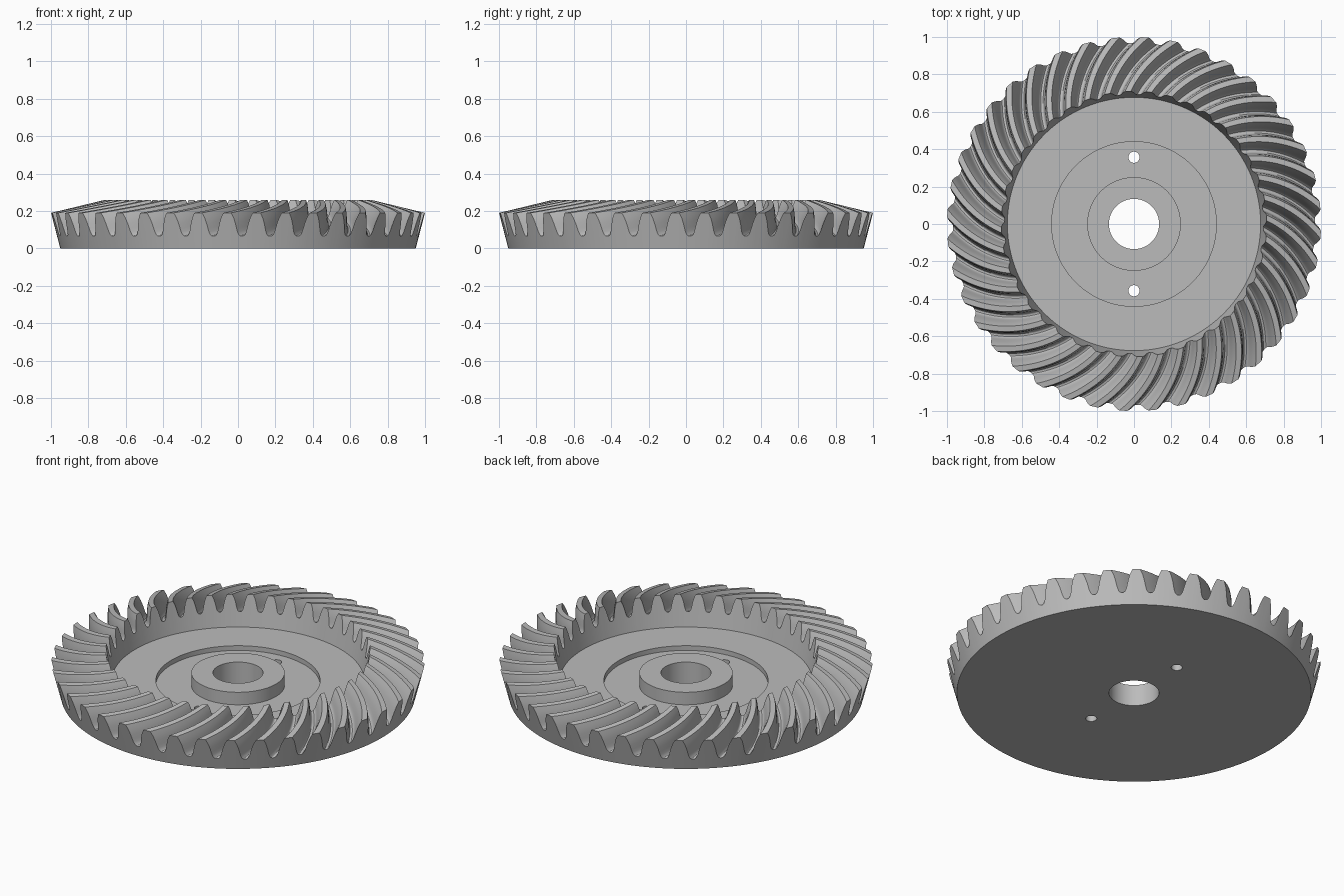
import bpy, bmesh
from math import pi, cos, sin, radians

cube = bpy.data.objects.get("Cube")
if cube:
    bpy.data.objects.remove(cube, do_unlink=True)

TEETH = 40
STATIONS = 14
PITCH = 2 * pi / TEETH
PHASE = radians(1.2)

steel = bpy.data.materials.new("grey steel")
steel.use_nodes = True
GREY = (0.5, 0.5, 0.5, 1)
steel.diffuse_color = GREY
steel.node_tree.nodes["Principled BSDF"].inputs["Base Color"].default_value = GREY

# Half a tooth gap: (fraction of pitch from gap centre, height from root to tip)
half_gap = [(0, 0), (.06, .015), (.11, .07), (.15, .18), (.18, .32),
            (.22, .54), (.28, .78), (.365, 1)]
profile = [(-u, h) for u, h in half_gap[:0:-1]] + half_gap


def lerp(a, b, t):
    return a + (b - a) * t


def tooth_point(t, h):
    """Radius and height on the toothed face; t runs from outer to inner end."""
    z_out, z_in = lerp(.065, .19, h), lerp(.165, .26, h)
    r_out, r_in = .95 + .263 * z_out, .677 + .184 * (z_in - .081)
    return lerp(r_out, r_in, t), lerp(z_out, z_in, t)


def spiral(t):
    """Tooth twist, tightening towards the outer end."""
    return .31 * t - .05 * t * t


bm = bmesh.new()
columns = [(k * PITCH + PHASE, u * PITCH, h) for k in range(TEETH) for u, h in profile]


def add_ring(t, fixed=None):
    ring = []
    for base, offset, h in columns:
        r, z = fixed or tooth_point(t, h)
        a = base + offset + spiral(t)
        ring.append(bm.verts.new((r * cos(a), r * sin(a), z)))
    return ring


# Back cone, spiral teeth, then the stepped web, hub and bore
rings = [add_ring(0, (.134, 0)), add_ring(0, (.95, 0))]
rings += [add_ring(i / STATIONS) for i in range(STATIONS + 1)]
web = [(.677, .081), (.44, .081), (.44, .053), (.25, .053), (.25, .127), (.134, .127)]
rings += [add_ring(1, p) for p in web]
# The bore closes on the first ring, so turn its top ring back by the twist
for v, low in zip(rings[-1], rings[0]):
    v.co.xy = low.co.xy

n = len(columns)
for i, ring in enumerate(rings):
    above = rings[(i + 1) % len(rings)]
    for j in range(n):
        k = (j + 1) % n
        bm.faces.new((ring[j], ring[k], above[k], above[j]))
bmesh.ops.recalc_face_normals(bm, faces=bm.faces)
mesh = bpy.data.meshes.new("spiral_gear")
bm.to_mesh(mesh)
bm.free()
mesh.materials.append(steel)
gear = bpy.data.objects.new("spiral_gear", mesh)
bpy.context.collection.objects.link(gear)

# Two dowel holes through the recessed web
for side, name in ((1, "back_hole_cutter"), (-1, "front_hole_cutter")):
    bpy.ops.mesh.primitive_cylinder_add(vertices=32, radius=.03, depth=.4,
                                        location=(0, side * .357, 0))
    cutter = bpy.context.object
    cutter.name = name
    cutter.data.materials.append(steel)
    cutter.hide_render = True
    cutter.hide_set(True)
    cut = gear.modifiers.new(name, 'BOOLEAN')
    cut.operation = 'DIFFERENCE'
    cut.solver = 'EXACT'
    cut.object = cutter

# Bake the holes so that edge sharpness covers them too
bpy.context.view_layer.update()
baked = bpy.data.meshes.new_from_object(
    gear.evaluated_get(bpy.context.evaluated_depsgraph_get()))
gear.modifiers.clear()
gear.data = baked
for obj in list(bpy.data.objects):
    if obj.name.endswith("_hole_cutter"):
        bpy.data.objects.remove(obj, do_unlink=True)

bpy.ops.object.select_all(action='DESELECT')
gear.select_set(True)
bpy.context.view_layer.objects.active = gear
bpy.ops.object.shade_smooth_by_angle(angle=radians(32))
